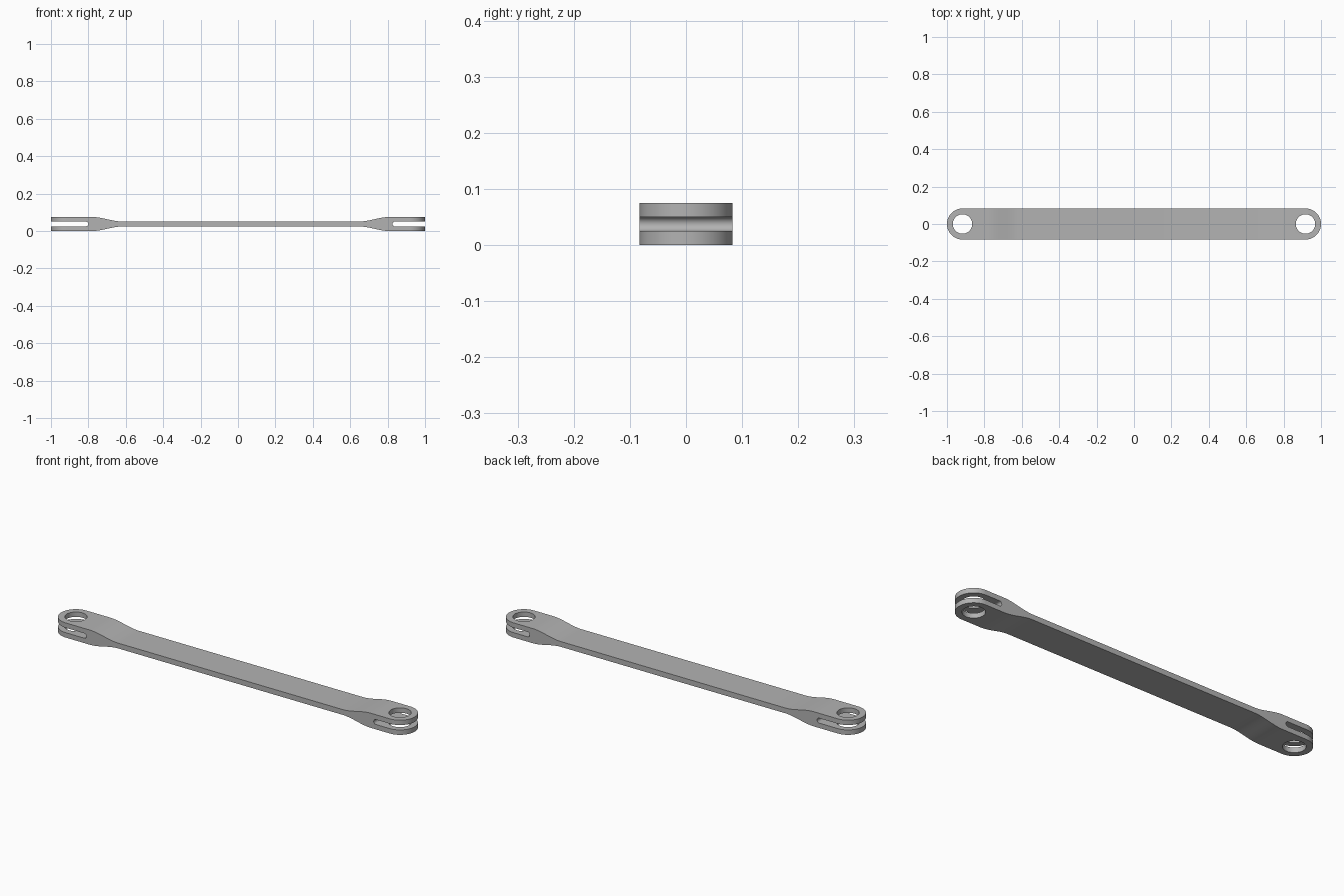
import bpy
import math
from mathutils import Vector

if "Cube" in bpy.data.objects:
    bpy.data.objects.remove(bpy.data.objects["Cube"], do_unlink=True)

HEIGHT = 0.075
MID = HEIGHT / 2
RADIUS = 0.083
PIVOT = 1 - RADIUS
HOLE = 0.052
SLOT_HALF = 0.0125
WEB_HALF = 0.0135

steel = bpy.data.materials.new("brushed_grey")
steel.use_nodes = True
grey = (0.45, 0.45, 0.45, 1)
steel.diffuse_color = grey
steel.node_tree.nodes["Principled BSDF"].inputs["Base Color"].default_value = grey


def arc(cx, cy, r, start, end, steps):
    angles = [math.radians(start + (end - start) * i / steps) for i in range(steps + 1)]
    return [(cx + r * math.cos(a), cy + r * math.sin(a)) for a in angles]


def prism(name, outline, axis, low, high):
    """Extrude a closed 2D outline along y (from xz) or z (from xy)."""
    def place(p, t):
        return Vector((p[0], t, p[1])) if axis == "y" else Vector((p[0], p[1], t))
    n = len(outline)
    verts = [place(p, low) for p in outline] + [place(p, high) for p in outline]
    faces = [tuple(reversed(range(n))), tuple(range(n, 2 * n))]
    faces += [(i, (i + 1) % n, (i + 1) % n + n, i + n) for i in range(n)]
    if axis == "y":
        faces = [tuple(reversed(f)) for f in faces]
    mesh = bpy.data.meshes.new(name)
    mesh.from_pydata(verts, [], faces)
    mesh.materials.append(steel)
    obj = bpy.data.objects.new(name, mesh)
    bpy.context.collection.objects.link(obj)
    return obj


def cut(target, cutter, operation):
    mod = target.modifiers.new(cutter.name, "BOOLEAN")
    mod.operation = operation
    mod.solver = "EXACT"
    mod.object = cutter
    bpy.context.view_layer.objects.active = target
    bpy.ops.object.modifier_apply(modifier=mod.name)
    bpy.data.objects.remove(cutter, do_unlink=True)


def flare(x_web, x_fork, steps=14):
    """Smooth S-curve from the thin web to the thick fork, as (x, half height)."""
    pts = []
    for i in range(steps + 1):
        t = i / steps
        s = t * t * (3 - 2 * t)
        pts.append((x_web + (x_fork - x_web) * t, WEB_HALF + (MID - WEB_HALF) * s))
    return pts


# Side profile: thin web flaring into a fork at each end
top = [(-1.1, MID)] + flare(-0.62, -0.78)[::-1] + flare(0.65, 0.81) + [(1.1, MID)]
profile = [(x, MID - h) for x, h in top] + [(x, MID + h) for x, h in reversed(top)]
link = prism("link_bar", profile, "y", -0.2, 0.2)

# Rounded ends in plan
plan = arc(PIVOT, 0, RADIUS, -90, 90, 40) + arc(-PIVOT, 0, RADIUS, 90, 270, 40)
cut(link, prism("rounded_plan", plan, "z", -0.1, 0.2), "INTERSECT")

# Pin holes and round-bottomed fork slots
for side, slot_end in ((-1, -0.80), (1, 0.826)):
    circle = arc(side * PIVOT, 0, HOLE, 0, 360, 48)[:-1]
    cut(link, prism("pin_hole", circle, "z", -0.1, 0.2), "DIFFERENCE")
    bottom = arc(slot_end + side * SLOT_HALF, MID, SLOT_HALF, 90, 270, 12)
    if side < 0:
        bottom = arc(slot_end + side * SLOT_HALF, MID, SLOT_HALF, -90, 90, 12)
    slot = bottom + [(side * 1.1, MID - side * SLOT_HALF), (side * 1.1, MID + side * SLOT_HALF)]
    cut(link, prism("fork_slot", slot, "y", -0.3, 0.3), "DIFFERENCE")

# Smooth curved walls, sharp rims
bpy.ops.object.select_all(action="DESELECT")
link.select_set(True)
bpy.context.view_layer.objects.active = link
bpy.ops.object.shade_smooth_by_angle(angle=math.radians(30))
